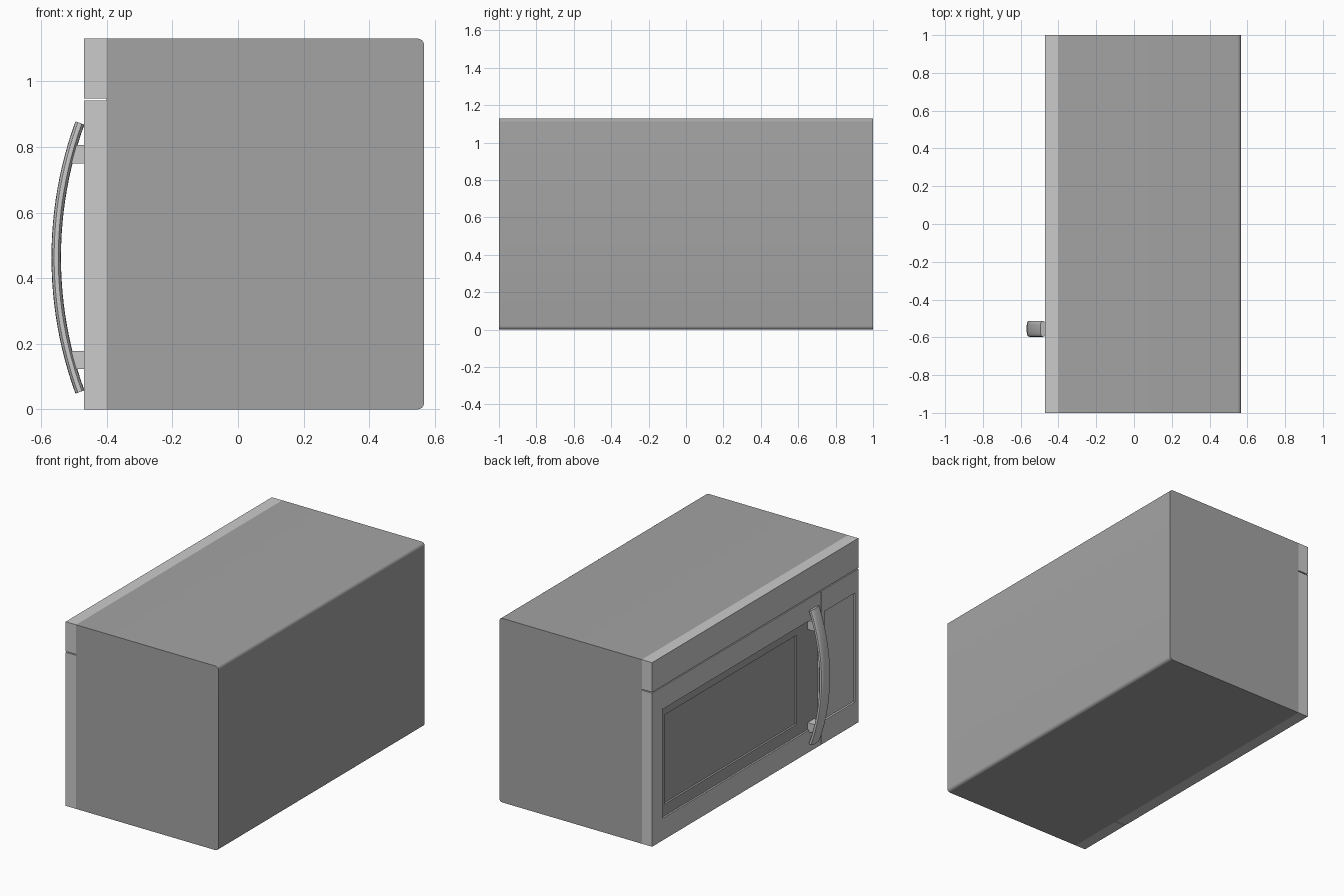
import bpy, bmesh, math
from mathutils import Vector

if "Cube" in bpy.data.objects:
    bpy.data.objects.remove(bpy.data.objects["Cube"])


def material(name, v):
    m = bpy.data.materials.new(name)
    m.use_nodes = True
    m.diffuse_color = (v, v, v, 1)
    m.node_tree.nodes["Principled BSDF"].inputs["Base Color"].default_value = (v, v, v, 1)
    return m


LIGHT = material("light grey metal", 0.60)
DARK = material("dark grey", 0.37)


def loft(name, loops, mats, ring_mats=None, smooth=False):
    """Bridge closed loops of equal length and cap both ends."""
    bm = bmesh.new()
    rings = [[bm.verts.new(p) for p in loop] for loop in loops]
    n = len(rings[0])
    for k, (a, b) in enumerate(zip(rings, rings[1:])):
        for i in range(n):
            j = (i + 1) % n
            f = bm.faces.new((a[i], a[j], b[j], b[i]))
            f.material_index = ring_mats[k] if ring_mats else 0
    bm.faces.new(rings[0][::-1])
    cap = bm.faces.new(rings[-1])
    cap.material_index = ring_mats[-1] if ring_mats else 0
    bmesh.ops.recalc_face_normals(bm, faces=bm.faces)
    me = bpy.data.meshes.new(name)
    bm.to_mesh(me)
    bm.free()
    for m in mats:
        me.materials.append(m)
    ob = bpy.data.objects.new(name, me)
    bpy.context.scene.collection.objects.link(ob)
    if smooth:
        bpy.ops.object.select_all(action='DESELECT')
        ob.select_set(True)
        bpy.context.view_layer.objects.active = ob
        bpy.ops.object.shade_smooth_by_angle(angle=math.radians(35))
    return ob


def rect(x, y0, y1, z0, z1):
    return [(x, y0, z0), (x, y1, z0), (x, y1, z1), (x, y0, z1)]


FRONT, SEAM, BACK = -0.47, -0.40, 0.567
H, GAP = 1.13, 0.003

# Cabinet: side profile with rounded rear edges, extruded across the width
R = 0.02
profile = [(SEAM, H), (SEAM, 0)]
for cz, start in ((R, -90), (H - R, 0)):
    for i in range(7):
        a = math.radians(start + 15 * i)
        profile.append((BACK - R + R * math.cos(a), cz + R * math.sin(a)))
loft("cabinet", [[(x, y, z) for x, z in profile] for y in (-1, 1)], [DARK], smooth=True)

# Upper front strip
loft("top_fascia", [rect(x, -1, 1, 0.945 + GAP, H) for x in (SEAM, FRONT)], [LIGHT])

# Door with a dark recessed panel and a deeper window
door = (-0.64 + GAP, 1, 0, 0.945 - GAP)
panel = (-0.62, 0.90, 0.135, 0.805)
window = (-0.417, 0.864, 0.207, 0.755)
loft("door", [rect(SEAM, *door), rect(FRONT, *door), rect(FRONT, *panel),
              rect(FRONT + 0.01, *panel), rect(FRONT + 0.01, *window),
              rect(FRONT + 0.022, *window)],
     [LIGHT, DARK], [0, 0, 0, 1, 1, 1])

# Control section with a shallow recess
side = (-1, -0.64 - GAP, 0, 0.945 - GAP)
pad = (-0.97, -0.67, 0.137, 0.806)
loft("control_section", [rect(SEAM, *side), rect(FRONT, *side), rect(FRONT, *pad),
                         rect(FRONT + 0.012, *pad)], [LIGHT])

# Bowed handle: flattened rounded section swept along an arc
ARC_R, MID_X, MID_Z, MID_Y = 1.20, -0.554, 0.463, -0.555
half = math.asin(0.41 / ARC_R)


def rounded(c, power):
    return math.copysign(abs(c) ** power, c)


loops = []
for i in range(25):
    a = half * (i / 12 - 1)
    out = Vector((-math.cos(a), 0, math.sin(a)))
    centre = Vector((MID_X + ARC_R, MID_Y, MID_Z)) + out * ARC_R
    loops.append([centre + out * 0.0145 * rounded(math.sin(t), 0.7)
                  + Vector((0, 0.042 * rounded(math.cos(t), 0.7), 0))
                  for t in (2 * math.pi * k / 20 for k in range(20))])
loft("handle", loops, [LIGHT], smooth=True)

# Handle mounts
for name, z0, z1 in (("lower_handle_mount", 0.123, 0.178), ("upper_handle_mount", 0.75, 0.805)):
    loft(name, [rect(x, -0.587, -0.523, z0, z1) for x in (FRONT + 0.012, -0.512)], [LIGHT])
